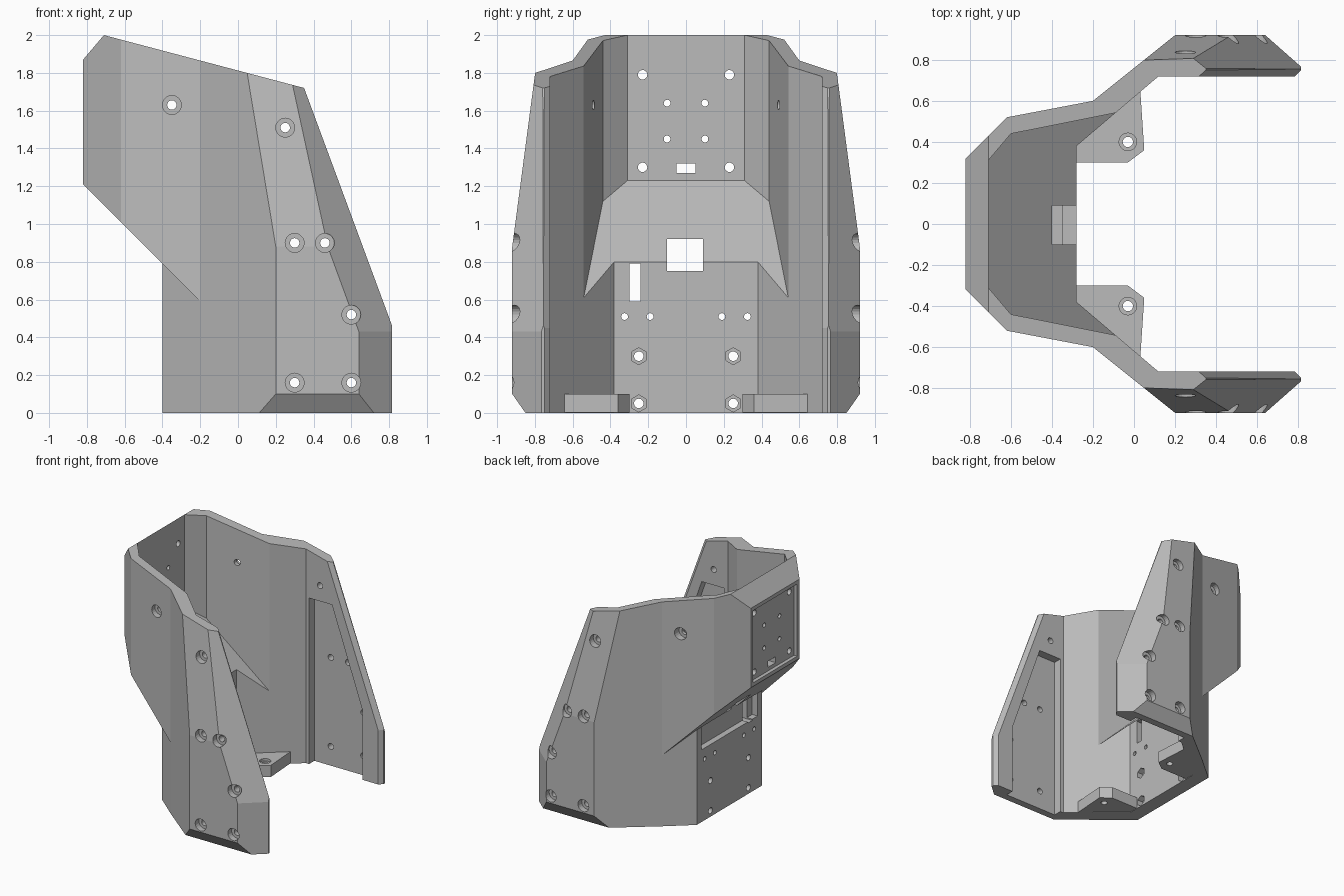
import bpy, bmesh, math
from mathutils import Vector, Matrix

cube = bpy.data.objects.get("Cube")
if cube:
    bpy.data.objects.remove(cube)

grey = bpy.data.materials.new("plain grey")
grey.use_nodes = True
COLOUR = (0.5, 0.5, 0.5, 1)
grey.diffuse_color = COLOUR
grey.node_tree.nodes["Principled BSDF"].inputs["Base Color"].default_value = COLOUR


def make(name, bm):
    bmesh.ops.recalc_face_normals(bm, faces=bm.faces)
    mesh = bpy.data.meshes.new(name)
    bm.to_mesh(mesh)
    bm.free()
    ob = bpy.data.objects.new(name, mesh)
    mesh.materials.append(grey)
    bpy.context.collection.objects.link(ob)
    return ob


def hull(bm, points):
    verts = [bm.verts.new(p) for p in points]
    res = bmesh.ops.convex_hull(bm, input=verts)
    junk = [g for g in res["geom_interior"] if isinstance(g, bmesh.types.BMVert)]
    bmesh.ops.delete(bm, geom=junk, context="VERTS")
    bmesh.ops.dissolve_limit(bm, angle_limit=0.01, verts=bm.verts[:], edges=bm.edges[:])


def box(bm, x, y, z):
    hull(bm, [(a, b, c) for a in x for b in y for c in z])


def rod(bm, start, end, radius, sides=20):
    a, b = Vector(start), Vector(end)
    turn = (b - a).to_track_quat("Z", "Y").to_matrix().to_4x4()
    bmesh.ops.create_cone(bm, cap_ends=True, segments=sides, radius1=radius, radius2=radius,
                          depth=(b - a).length, matrix=Matrix.Translation((a + b) / 2) @ turn)


def prism(bm, outline, z0, z1):
    face = bm.faces.new([bm.verts.new((x, y, z0)) for x, y in outline])
    ext = bmesh.ops.extrude_face_region(bm, geom=[face])
    top = [g for g in ext["geom"] if isinstance(g, bmesh.types.BMVert)]
    bmesh.ops.translate(bm, verts=top, vec=(0, 0, z1 - z0))


def both(half):
    return half + [(x, -y) for x, y in reversed(half)]


def clip(bm, point, normal):
    res = bmesh.ops.bisect_plane(bm, geom=bm.verts[:] + bm.edges[:] + bm.faces[:], dist=1e-5,
                                 plane_co=point, plane_no=normal, clear_outer=True)
    edges = [e for e in bm.edges if e.is_boundary]
    bmesh.ops.holes_fill(bm, edges=edges, sides=0)


def cut(target, build):
    bm = bmesh.new()
    build(bm)
    tool = make("cutter", bm)
    tool.hide_render = True
    mod = target.modifiers.new("cut", "BOOLEAN")
    mod.operation, mod.solver, mod.object = "DIFFERENCE", "EXACT", tool
    bpy.context.view_layer.objects.active = target
    bpy.ops.object.modifier_apply(modifier=mod.name)
    bpy.data.objects.remove(tool)


# Faceted outer block, clipped by the top, front and side planes
bm = bmesh.new()
prism(bm, both([(1, 0.92), (0.2, 0.92), (-0.2, 0.6), (-0.62, 0.52), (-0.82, 0.32)]), 0, 2.3)
clip(bm, (-0.71, 0, 2), (0.264, 0, 1))
clip(bm, (-0.71, 0, 2), (-1.18, 0, 1))
clip(bm, (0.815, 0, 0), (1, 0, 0))
clip(bm, (0.35, 0, 1.72), (1.27, 0, 0.47))
for s in (1, -1):
    clip(bm, (0, s * 0.92, 0.88), (0, s * 0.91, 0.12))
    clip(bm, (0, s * 0.85, 0), (0, s * 1, -0.7))
    clip(bm, (0.64, s * 0.92, 0.43), (0.15, s * 0.17, 0))
    clip(bm, (0.64, s * 0.92, 0.43), (0.15, s * 0.17, 0.055))
shell = make("shell", bm)

# Undercut below the sloping rear overhang
cut(shell, lambda b: hull(b, [(x, y, z) for y in (-1.2, 1.2) for x, z in
                              ((-0.4, -0.2), (-0.4, 0.79), (-1, 1.39), (-1, -0.2))]))
for s in (1, -1):
    plan = [(-0.2, 0.6), (-0.45, 0.3875), (-0.45, 0.95), (-0.2, 0.95)]
    cut(shell, lambda b: hull(b, [(x, s * y, z) for x, y in plan for z in (-0.2, 0.39 - x)]))

# Hollow interior: straight lower channel and wider upper cavity
cut(shell, lambda b: prism(b, both([(2, 0.72), (0.12, 0.72), (-0.28, 0.38)]), -1, 3))
cavity = both([(0, 0.5), (-0.09, 0.5415), (-0.6, 0.44), (-0.71, 0.31)])
cut(shell, lambda b: hull(b, [(x, y, z) for x, y in cavity for z in (0.52 - x, 3)]))

# Softened inner front edges and side wall pockets
edge = [(0.815, -0.2), (0.815, 0.45), (0.35, 1.72), (0.2, 2.13)]
pocket = [(0.15, -0.1), (0.15, 1.38), (0.36, 1.38), (0.64, 0.58), (0.64, -0.1)]
for s in (1, -1):
    for low, high in zip(edge, edge[1:]):
        cut(shell, lambda b: hull(b, [(x + dx, s * y, z) for x, z in (low, high)
                                      for dx, y in ((-0.05, 0.7), (0.03, 0.7), (0.03, 0.78))]))
    cut(shell, lambda b: hull(b, [(x, s * y, z) for x, z in pocket for y in (0.7, 0.79)]))

# Counterbored side screw holes: x, z and outer wall y
screws = [(-0.35, 1.63, 0.57), (0.25, 1.51, 0.84), (0.3, 0.9, 0.92), (0.46, 0.9, 0.92),
          (0.6, 0.52, 0.92), (0.3, 0.16, 0.92), (0.6, 0.16, 0.92)]


def side_bores(b):
    for x, z, y in screws:
        for s in (1, -1):
            rod(b, (x, s * (y - 0.05), z), (x, s * 1.2, z), 0.05)


def side_holes(b):
    for x, z, y in screws:
        rod(b, (x, -1.3, z), (x, 1.3, z), 0.025)


cut(shell, side_bores)
cut(shell, side_holes)

# Shallow rear recesses
cut(shell, lambda b: box(b, (-1, -0.79), (-0.29, 0.29), (1.24, 1.84)))
cut(shell, lambda b: box(b, (-0.5, -0.35), (-0.37, 0.37), (0.6, 0.79)))


# Rear wall windows, round holes and hexagonal nut seats
def rear_openings(b):
    box(b, (-0.6, -0.1), (-0.1, 0.09), (0.75, 0.92))
    box(b, (-0.6, -0.1), (-0.3, -0.24), (0.59, 0.79))
    box(b, (-1, -0.6), (-0.05, 0.05), (1.27, 1.32))
    for s in (1, -1):
        for y, z, r in ((0.23, 1.79, 0.025), (0.23, 1.3, 0.025), (0.1, 1.64, 0.018), (0.1, 1.45, 0.018)):
            rod(b, (-1, s * y, z), (-0.6, s * y, z), r)
        for y, z, r in ((0.325, 0.51, 0.018), (0.19, 0.51, 0.018), (0.25, 0.3, 0.025), (0.25, 0.05, 0.025)):
            rod(b, (-0.6, s * y, z), (-0.1, s * y, z), r)


def nut_seats(b):
    for s in (1, -1):
        for z in (0.3, 0.05):
            rod(b, (-0.33, s * 0.25, z), (-0.2, s * 0.25, z), 0.045, 6)


cut(shell, rear_openings)
cut(shell, nut_seats)

# Corner mounting brackets on the floor line
tab = [(-0.3, 0.3), (-0.03, 0.3), (0.05, 0.36), (0.03, 0.66), (-0.3, 0.38)]
for side, s in (("left", 1), ("right", -1)):
    bm = bmesh.new()
    hull(bm, [(x, s * y, z) for x, y in tab for z in (0.003, 0.1)])
    bracket = make(side + "_floor_bracket", bm)
    cut(bracket, lambda b: rod(b, (-0.03, s * 0.4, 0.08), (-0.03, s * 0.4, 0.2), 0.043))
    cut(bracket, lambda b: rod(b, (-0.03, s * 0.4, -0.1), (-0.03, s * 0.4, 0.2), 0.025))
